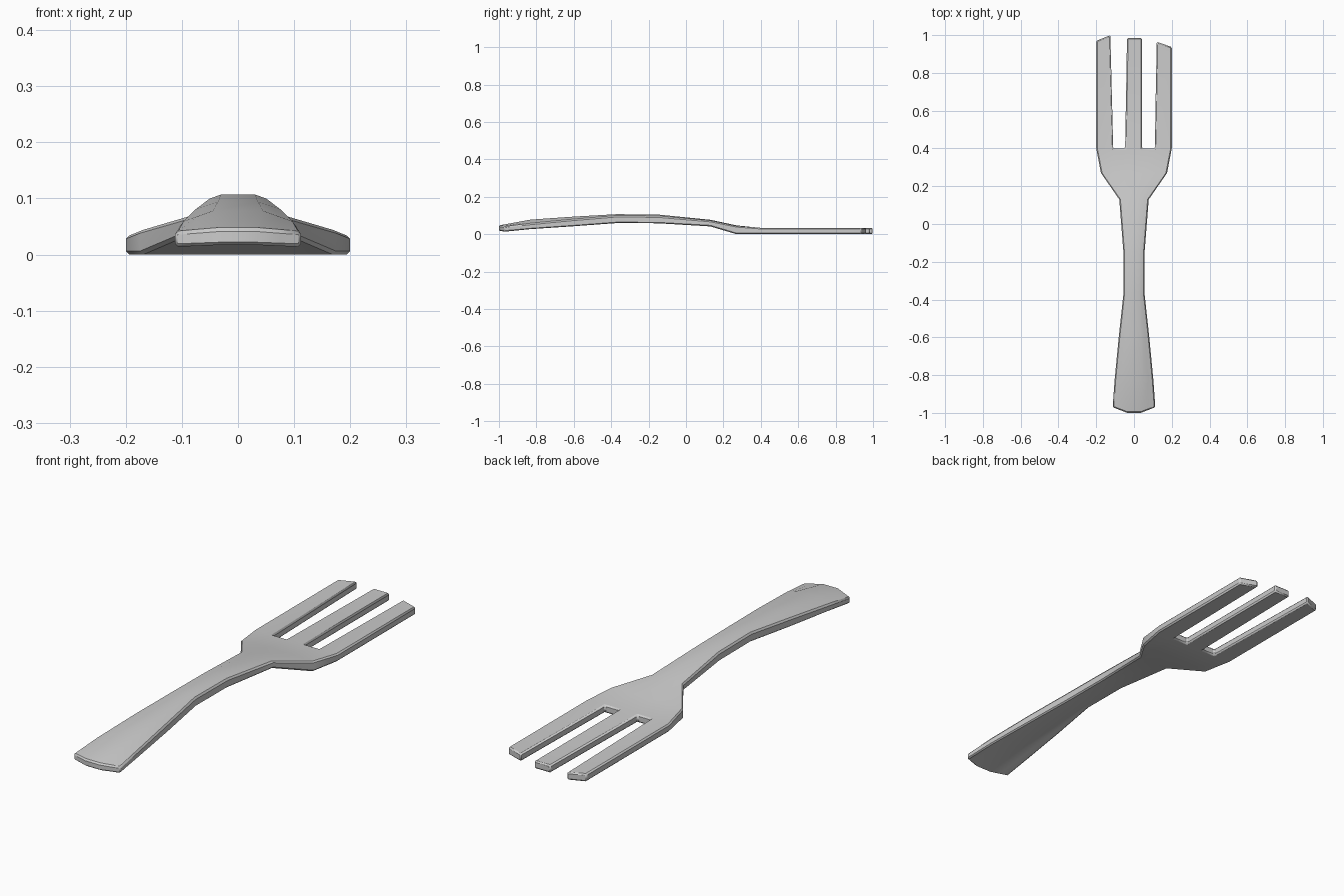
import bpy, bmesh

if "Cube" in bpy.data.objects:
    bpy.data.objects.remove(bpy.data.objects["Cube"])

# Handle stations: y centre, y edge, half width, inner half width, z centre, z edge, thickness
stations = [
    (-1.00, -0.97, 0.113, 0.035, 0.050, 0.044, 0.031),
    (-0.83, -0.83, 0.103, 0.045, 0.081, 0.060, 0.035),
    (-0.60, -0.60, 0.081, 0.036, 0.097, 0.082, 0.042),
    (-0.37, -0.37, 0.056, 0.030, 0.110, 0.101, 0.044),
    (-0.15, -0.15, 0.056, 0.030, 0.108, 0.099, 0.043),
    (0.13, 0.13, 0.078, 0.035, 0.080, 0.075, 0.034),
    (0.27, 0.27, 0.175, 0.045, 0.050, 0.047, 0.045),
]
TINE_TOP, TINE_BOTTOM = 0.037, 0.003

bm = bmesh.new()
under = {}


def pair(x, y, top, bottom):
    """Top vertex with its matching underside vertex."""
    v = bm.verts.new((x, y, top))
    under[v] = bm.verts.new((x, y, bottom))
    return v


def skin(a, b, c, d):
    """Top face with its matching underside face."""
    tops.append(bm.faces.new((a, b, c, d)))
    bm.faces.new([under[v] for v in (d, c, b, a)])


# Handle and shoulder rows, six points across
tops, rows = [], []
for yc, ye, w, inner, zc, ze, t in stations:
    row = []
    for s, k in ((-1, 2), (-1, 1), (-1, 0), (1, 0), (1, 1), (1, 2)):
        x = s * (inner, (inner + w) / 2, w)[k]
        f = k / 2
        z = zc + (ze - zc) * f
        row.append(pair(x, yc + (ye - yc) * f, z, z - t * (1 - 0.1 * f) if ye < 0.2 else 0.003))
    rows.append(row)

# Root of the tines
rows.append([pair(x, 0.40, TINE_TOP, TINE_BOTTOM)
             for x in (-0.20, -0.11, -0.047, 0.042, 0.11, 0.20)])
for lo, hi in zip(rows, rows[1:]):
    for i in range(5):
        skin(lo[i], lo[i + 1], hi[i + 1], hi[i])

# Three tines with angled tips
tips = [((-0.20, 0.97), (-0.125, 1.00)),
        ((-0.037, 0.985), (0.042, 0.985)),
        ((0.12, 0.965), (0.20, 0.937))]
for n, (l, r) in enumerate(tips):
    a, b = rows[-1][2 * n], rows[-1][2 * n + 1]
    skin(a, b, pair(*r, TINE_TOP, TINE_BOTTOM), pair(*l, TINE_TOP, TINE_BOTTOM))

# Side walls around the outline
for f in tops:
    for loop in list(f.loops):
        a, b = loop.vert, loop.link_loop_next.vert
        if len(loop.edge.link_faces) == 1:
            bm.faces.new((b, a, under[a], under[b]))

bmesh.ops.recalc_face_normals(bm, faces=bm.faces[:])
low = min(v.co.z for v in bm.verts)
for v in bm.verts:
    v.co.z -= low
mesh = bpy.data.meshes.new("fork")
bm.to_mesh(mesh)
bm.free()
fork = bpy.data.objects.new("fork", mesh)
bpy.context.collection.objects.link(fork)

# Softened rim
bevel = fork.modifiers.new("rim", 'BEVEL')
bevel.width = 0.006
bevel.segments = 1
bevel.limit_method = 'ANGLE'
bevel.angle_limit = 0.9

bpy.context.view_layer.objects.active = fork
fork.select_set(True)
bpy.ops.object.shade_smooth_by_angle(angle=0.7)
